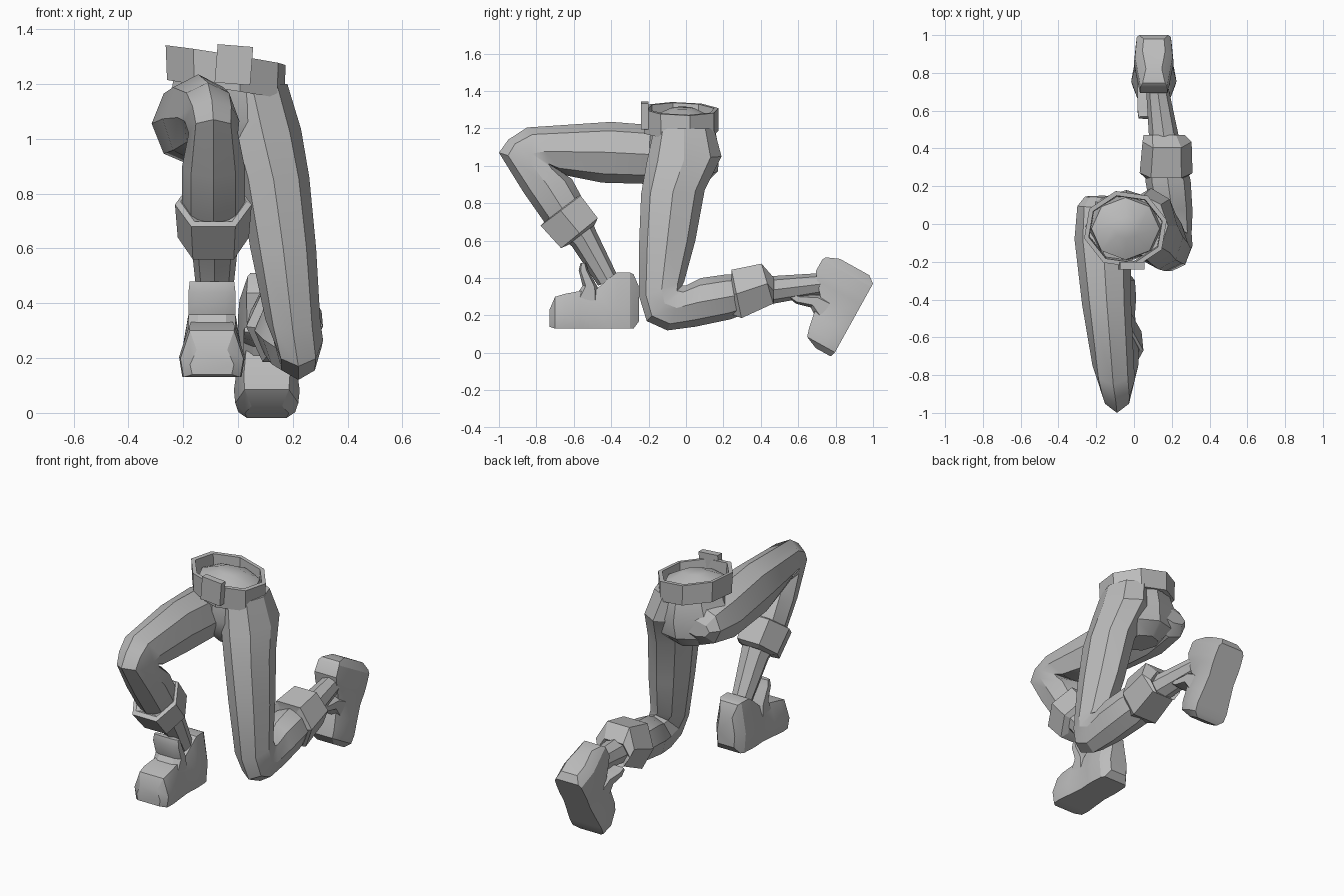
import bpy, bmesh, math
from mathutils import Matrix

if "Cube" in bpy.data.objects:
    bpy.data.objects.remove(bpy.data.objects["Cube"])

grey = bpy.data.materials.new("plain_grey")
grey.use_nodes = True
grey.diffuse_color = (0.5, 0.5, 0.5, 1)
grey.node_tree.nodes["Principled BSDF"].inputs["Base Color"].default_value = (0.5, 0.5, 0.5, 1)


def finish(name, bm, angle=30):
    bmesh.ops.recalc_face_normals(bm, faces=bm.faces)
    mesh = bpy.data.meshes.new(name)
    bm.to_mesh(mesh)
    bm.free()
    mesh.materials.append(grey)
    ob = bpy.data.objects.new(name, mesh)
    bpy.context.collection.objects.link(ob)
    bpy.ops.object.select_all(action="DESELECT")
    ob.select_set(True)
    bpy.context.view_layer.objects.active = ob
    bpy.ops.object.shade_smooth_by_angle(angle=math.radians(angle))


def rounded(sides=8, turn=0.0, power=1.0):
    """Cross-section points: across (-1 to 1) and front to back (0 to 1)."""
    points = []
    for k in range(sides):
        t = 2 * math.pi * (k + turn) / sides
        c, s = (math.copysign(abs(v) ** power, v) for v in (math.cos(t), math.sin(t)))
        points.append((c, (1 + s) / 2))
    return points


def loft(name, rings, section, roll=0.0, closed=False, angle=30):
    """Each ring: x centre, half width, front point (y, z), back point (y, z)."""
    bm = bmesh.new()
    loops = [[bm.verts.new((x + w * c, ya + (yb - ya) * f, za + (zb - za) * f + roll * w * c))
              for c, f in section]
             for x, w, (ya, za), (yb, zb) in rings]
    pairs = list(zip(loops, loops[1:]))
    if closed:
        pairs.append((loops[-1], loops[0]))
    else:
        bm.faces.new(loops[0])
        bm.faces.new(loops[-1])
    for a, b in pairs:
        for k in range(len(section)):
            j = (k + 1) % len(section)
            bm.faces.new((a[k], a[j], b[j], b[k]))
    finish(name, bm, angle)


def box(name, size, matrix):
    bm = bmesh.new()
    bmesh.ops.create_cube(bm, size=1, matrix=matrix @ Matrix.Diagonal((*size, 1)))
    finish(name, bm)


OCTAGON = rounded()

# Pelvis with a shallow dome inside the belt
loft("pelvis", [
    (-.04, .07, (-.08, 1.31), (.04, 1.31)),
    (-.045, .18, (-.19, 1.26), (.14, 1.26)),
    (-.04, .2, (-.19, 1.17), (.16, 1.17)),
    (-.04, .25, (-.2, 1.07), (.18, 1.07)),
    (-.05, .2, (-.16, .96), (.17, .97)),
    (-.05, .1, (-.1, .9), (.1, .9))], OCTAGON, roll=-.1)

# Belt and buckle
loft("belt", [
    (-.045, .22, (-.23, 1.18), (.18, 1.18)),
    (-.045, .225, (-.235, 1.31), (.18, 1.3)),
    (-.045, .2, (-.21, 1.31), (.155, 1.3)),
    (-.045, .195, (-.2, 1.18), (.15, 1.18))], rounded(turn=.3), roll=-.16, closed=True)
box("buckle", (.13, .04, .14),
    Matrix.Translation((-.015, -.22, 1.27)) @ Matrix.Rotation(.08, 4, "Y"))

# Kneeling leg
loft("left_leg", [
    (.05, .13, (-.17, 1.2), (.15, 1.2)),
    (.09, .14, (-.21, 1.02), (.19, 1.05)),
    (.13, .13, (-.24, .85), (.1, .87)),
    (.165, .12, (-.25, .6), (.05, .6)),
    (.2, .1, (-.25, .3), (-.01, .38)),
    (.22, .09, (-.21, .17), (-.02, .36)),
    (.22, .085, (-.1, .12), (0, .36)),
    (.2, .11, (.05, .14), (.08, .4)),
    (.18, .12, (.24, .18), (.22, .42)),
    (.16, .08, (.45, .26), (.45, .41)),
    (.115, .055, (.78, .32), (.78, .43))], OCTAGON)

# Raised leg, rounded off behind the hip
loft("right_leg", [
    (-.17, .09, (.14, 1.1), (.15, 1.01)),
    (-.175, .125, (.09, 1.17), (.1, .94)),
    (-.165, .15, (-.08, 1.21), (-.08, .9)),
    (-.145, .13, (-.4, 1.235), (-.45, .91)),
    (-.11, .11, (-.85, 1.205), (-.65, .95)),
    (-.095, .1, (-.95, 1.14), (-.7, .99)),
    (-.09, .09, (-1, 1.07), (-.67, .97)),
    (-.09, .115, (-.87, .86), (-.61, .93)),
    (-.09, .115, (-.73, .66), (-.54, .8)),
    (-.085, .085, (-.61, .57), (-.48, .65)),
    (-.085, .06, (-.47, .36), (-.36, .4))], OCTAGON)

# Calf bands with a recessed rim
BAND = rounded(6, power=.8)
loft("left_band", [
    (.165, .1, (.23, .2), (.25, .42)),
    (.17, .14, (.3, .17), (.24, .46)),
    (.175, .13, (.47, .25), (.4, .49)),
    (.16, .11, (.47, .25), (.47, .41)),
    (.16, .08, (.45, .28), (.45, .38))], BAND, angle=15)
loft("right_band", [
    (-.09, .09, (-.75, .69), (-.58, .82)),
    (-.09, .12, (-.77, .69), (-.56, .85)),
    (-.09, .14, (-.79, .67), (-.55, .85)),
    (-.09, .13, (-.68, .55), (-.46, .73)),
    (-.09, .09, (-.64, .57), (-.48, .69))], BAND, angle=15)

# Shoes: length, half width, bottom and top of each section
SHOE = [(-.03, .06, .04, .22), (0, .085, 0, .29), (.02, .1, 0, .3), (.09, .105, 0, .3),
        (.13, .105, 0, .27), (.2, .1, 0, .21), (.29, .11, 0, .2), (.37, .12, 0, .185),
        (.42, .115, 0, .17), (.45, .08, .01, .1)]
FLAT_SOLE = [(.9, 0), (1, .4), (.7, 1), (-.7, 1), (-1, .4), (-.9, 0)]


def shoe(side, x, heel, tilt):
    fy, fz = -math.cos(tilt), -math.sin(tilt)

    def place(u, v):
        return heel[0] + u * fy + v * fz, heel[1] + u * fz - v * fy

    loft(side + "_shoe", [(x, w, place(u, a), place(u, b)) for u, w, a, b in SHOE], FLAT_SOLE)
    # Tongue standing up in front of the ankle
    loft(side + "_shoe_tongue", [
        (x, .09, place(.33, .15), place(.17, .15)),
        (x, .09, place(.275, .23), place(.19, .22)),
        (x, .09, place(.295, .31), place(.24, .31)),
        (x, .085, place(.285, .35), place(.255, .35))], rounded(turn=.5, power=.6))


shoe("right", -.095, (-.28, .13), 0)
shoe("left", .105, (1, .37), math.radians(61))
